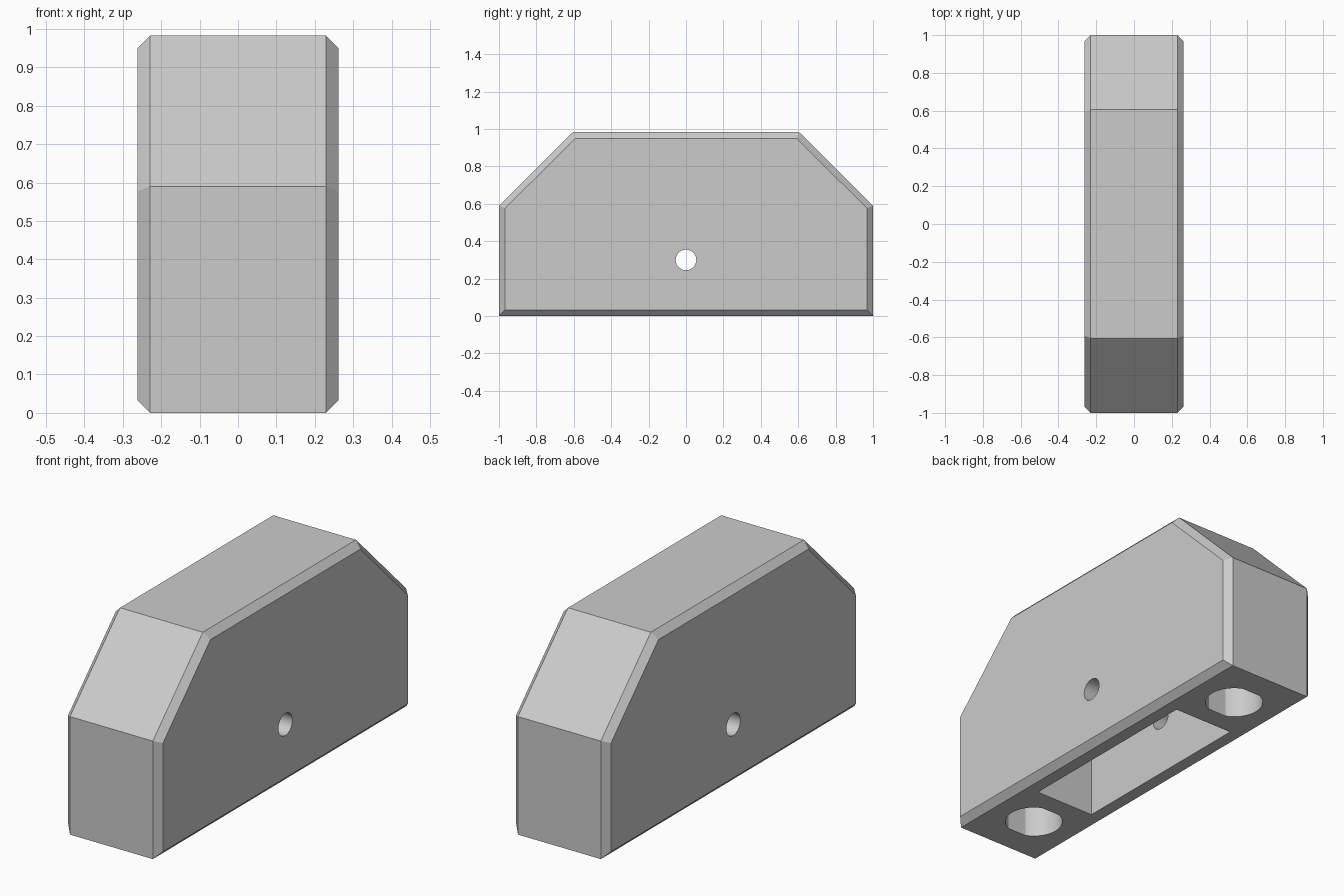
import bpy
import bmesh
from math import cos, sin, tan, pi, radians
from mathutils import Vector

cube = bpy.data.objects.get("Cube")
if cube:
    bpy.data.objects.remove(cube, do_unlink=True)

HALF_W, HALF_L, HEIGHT = 0.262, 1.0, 0.983
SHOULDER_Z, TOP_Y, CHAMFER = 0.59, 0.605, 0.033

grey = bpy.data.materials.new("light grey")
grey.use_nodes = True
grey.diffuse_color = (0.6, 0.6, 0.6, 1)
grey.node_tree.nodes["Principled BSDF"].inputs["Base Color"].default_value = (0.6, 0.6, 0.6, 1)


def loft(name, rings):
    """Closed solid through a list of matching point rings."""
    bm = bmesh.new()
    loops = [[bm.verts.new(p) for p in ring] for ring in rings]
    for a, b in zip(loops, loops[1:]):
        for i in range(len(a)):
            j = (i + 1) % len(a)
            bm.faces.new((a[i], a[j], b[j], b[i]))
    bm.faces.new(loops[0])
    bm.faces.new(loops[-1])
    bmesh.ops.recalc_face_normals(bm, faces=bm.faces)
    mesh = bpy.data.meshes.new(name)
    bm.to_mesh(mesh)
    bm.free()
    mesh.materials.append(grey)
    obj = bpy.data.objects.new(name, mesh)
    bpy.context.collection.objects.link(obj)
    return obj


def extrude(name, ring, offset):
    return loft(name, [ring, [Vector(p) + Vector(offset) for p in ring]])


def side_ring(x, inset):
    """House-shaped side outline, moved inward by the inset."""
    s = inset * tan(pi / 8)
    half = [(HALF_L - inset, inset), (HALF_L - inset, SHOULDER_Z - s),
            (TOP_Y - s, HEIGHT - inset)]
    pts = half + [(-y, z) for y, z in reversed(half)]
    return [(x, y, z) for y, z in pts]


def circle(radius, count=48):
    return [(radius * cos(2 * pi * i / count), radius * sin(2 * pi * i / count))
            for i in range(count)]


# Block with chamfered side outlines
inner = HALF_W - CHAMFER
block = loft("block", [side_ring(-HALF_W, CHAMFER), side_ring(-inner, 0),
                       side_ring(inner, 0), side_ring(HALF_W, CHAMFER)])

# Slot in the underside
slot = [(x, y, -0.1) for x, y in ((-0.165, -0.51), (0.165, -0.51), (0.165, 0.51), (-0.165, 0.51))]
cutters = [extrude("slot_cutter", slot, (0, 0, 0.7))]

# Round sockets with flattened ends in the underside
for side, label in ((-1, "front"), (1, "back")):
    ring = [(x, side * 0.737 + max(-0.125, min(0.125, y)), -0.1) for x, y in circle(0.135)]
    cutters.append(extrude(label + "_socket_cutter", ring, (0, 0, 0.5)))

# Cross hole through both sides
ring = [(-0.4, y, z + 0.3) for y, z in circle(0.055)]
cutters.append(extrude("cross_hole_cutter", ring, (0.8, 0, 0)))

bpy.context.view_layer.objects.active = block
for cutter in cutters:
    cutter.hide_render = True
    mod = block.modifiers.new(cutter.name, "BOOLEAN")
    mod.operation = "DIFFERENCE"
    mod.solver = "EXACT"
    mod.object = cutter
    bpy.ops.object.modifier_apply(modifier=mod.name)
for cutter in cutters:
    bpy.data.objects.remove(cutter, do_unlink=True)

# Smooth hole walls, crisp chamfers
bpy.ops.object.select_all(action="DESELECT")
block.select_set(True)
bpy.ops.object.shade_smooth_by_angle(angle=radians(15))
